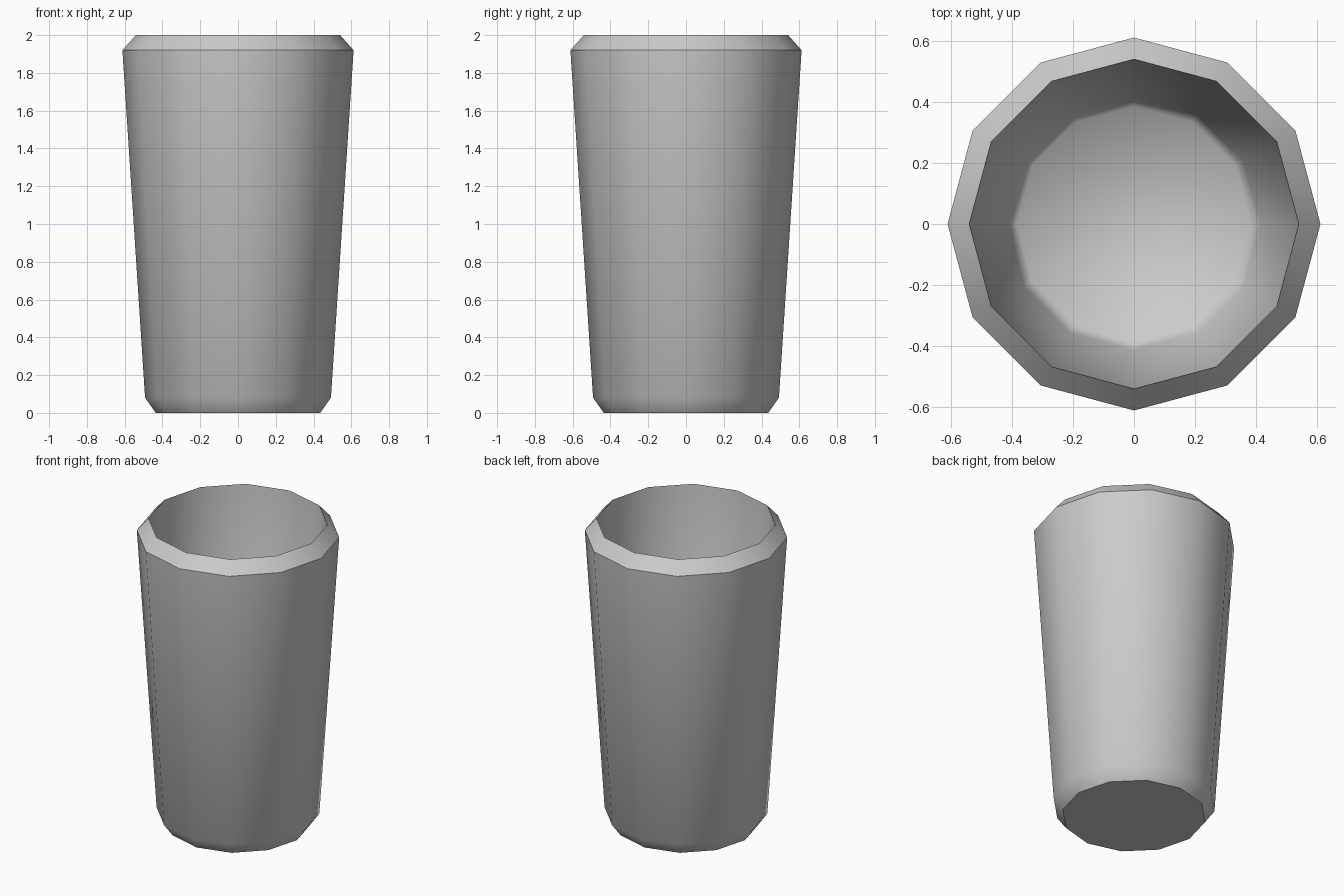
import bpy
import bmesh
from math import cos, sin, tau

cube = bpy.data.objects.get("Cube")
if cube:
    bpy.data.objects.remove(cube, do_unlink=True)

SIDES = 12

# One plain grey for the whole cup
grey = bpy.data.materials.new("plain_grey")
grey.use_nodes = True
colour = (0.6, 0.6, 0.6, 1.0)
grey.diffuse_color = colour
bsdf = next(n for n in grey.node_tree.nodes if n.type == 'BSDF_PRINCIPLED')
bsdf.inputs["Base Color"].default_value = colour

# Cup wall profile from the base, up the outside, over the rim, down inside:
# (radius, height, ring has a hard edge)
profile = [
    (0.435, 0.0, True),
    (0.492, 0.08, False),
    (0.612, 1.92, True),
    (0.541, 2.0, True),
    (0.415, 0.11, False),
    (0.385, 0.07, False),
]


def add_ring(bm, radius, height):
    angles = [tau * i / SIDES for i in range(SIDES)]
    return [bm.verts.new((radius * cos(a), radius * sin(a), height)) for a in angles]


bm = bmesh.new()
rings = [add_ring(bm, r, z) for r, z, hard in profile]

# Wall, rim and inside faces
for low, high in zip(rings, rings[1:]):
    for i in range(SIDES):
        j = (i + 1) % SIDES
        bm.faces.new((low[i], low[j], high[j], high[i]))

# Underside and inner floor
bm.faces.new(rings[0][::-1])
bm.faces.new(rings[-1])

for face in bm.faces:
    face.smooth = True

# Hard edges at the base and both rim loops
for ring, (r, z, hard) in zip(rings, profile):
    if hard:
        for i in range(SIDES):
            bm.edges.get((ring[i], ring[(i + 1) % SIDES])).smooth = False

bmesh.ops.recalc_face_normals(bm, faces=bm.faces)
mesh = bpy.data.meshes.new("cup")
bm.to_mesh(mesh)
bm.free()
mesh.materials.append(grey)
cup = bpy.data.objects.new("cup", mesh)
bpy.context.collection.objects.link(cup)
